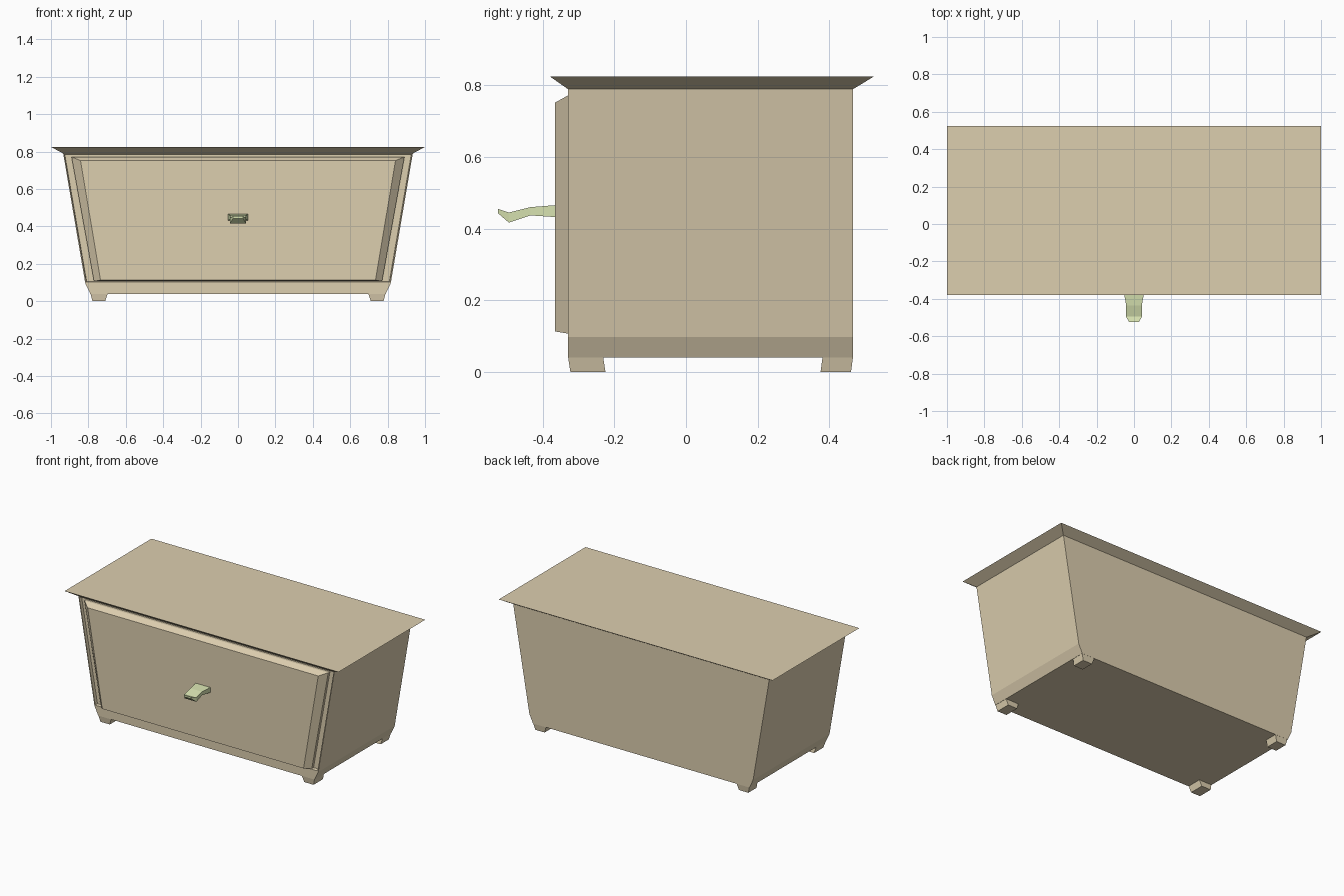
import bpy, bmesh

if "Cube" in bpy.data.objects:
    bpy.data.objects.remove(bpy.data.objects["Cube"])


def material(name, color):
    m = bpy.data.materials.new(name)
    m.diffuse_color = (*color, 1)
    m.use_nodes = True
    m.node_tree.nodes["Principled BSDF"].inputs["Base Color"].default_value = m.diffuse_color
    return m


TAN = material("tan", (0.72, 0.62, 0.43))
GREEN = material("pale_green", (0.67, 0.75, 0.43))


def loft(name, rings, mat, edit=None):
    """Join a row of four-point rings into a closed solid."""
    bm = bmesh.new()
    loops = [[bm.verts.new(p) for p in r] for r in rings]
    bm.faces.new(loops[0])
    bm.faces.new(loops[-1])
    for a, b in zip(loops, loops[1:]):
        for i in range(4):
            j = (i + 1) % 4
            bm.faces.new((a[i], a[j], b[j], b[i]))
    bmesh.ops.recalc_face_normals(bm, faces=bm.faces)
    if edit:
        edit(bm)
    me = bpy.data.meshes.new(name)
    bm.to_mesh(me)
    bm.free()
    me.materials.append(mat)
    ob = bpy.data.objects.new(name, me)
    bpy.context.collection.objects.link(ob)
    return ob


def flat(z, x0, x1, y0, y1):
    return [(x0, y0, z), (x1, y0, z), (x1, y1, z), (x0, y1, z)]


def upright(y, z0, x0, z1, x1):
    """Symmetric trapezoid facing the front."""
    return [(-x0, y, z0), (x0, y, z0), (x1, y, z1), (-x1, y, z1)]


# Tapered cabinet body with a shallow recess round the drawer
def recess(bm):
    bm.faces.ensure_lookup_table()
    front = max((f for f in bm.faces if f.normal.y < -0.9), key=lambda f: f.calc_area())
    bmesh.ops.inset_region(bm, faces=[front], thickness=0.008)
    bmesh.ops.inset_region(bm, faces=[front], thickness=0.004)
    for v in front.verts:
        v.co.y += 0.02


YF, YB = -0.33, 0.467
loft("cabinet_body", [flat(z, -x, x, YF, YB) for z, x in
                      ((0.04, 0.79), (0.097, 0.817), (0.792, 0.935))], TAN, recess)

# Top board flaring outward to a sharp rim
loft("top_board", [flat(0.79, -0.935, 0.935, YF, YB),
                   flat(0.825, -1, 1, -0.38, 0.525)], TAN)

# Bevelled drawer front
loft("drawer_front", [upright(-0.312, 0.107, 0.77, 0.772, 0.89),
                      upright(-0.33, 0.107, 0.77, 0.772, 0.89),
                      upright(-0.366, 0.113, 0.735, 0.752, 0.842)], TAN)

# Curved drawer handle, as sections from the drawer outward
loft("drawer_handle", [upright(y, z0, x0, z1, x1) for y, z0, x0, z1, x1 in (
    (-0.36, 0.432, 0.055, 0.466, 0.055),
    (-0.435, 0.437, 0.042, 0.460, 0.042),
    (-0.495, 0.417, 0.043, 0.445, 0.043),
    (-0.525, 0.443, 0.026, 0.455, 0.026))], GREEN)

# Four short tapered feet
for side, sx in (("left", -1), ("right", 1)):
    for end, low, high in (("front", (-0.323, -0.225), (YF, -0.232)),
                           ("back", (0.376, 0.461), (0.382, YB))):
        loft(f"{end}_{side}_foot", [flat(0, sx * 0.71, sx * 0.778, *low),
                                    flat(0.045, sx * 0.695, sx * 0.79, *high)], TAN)
